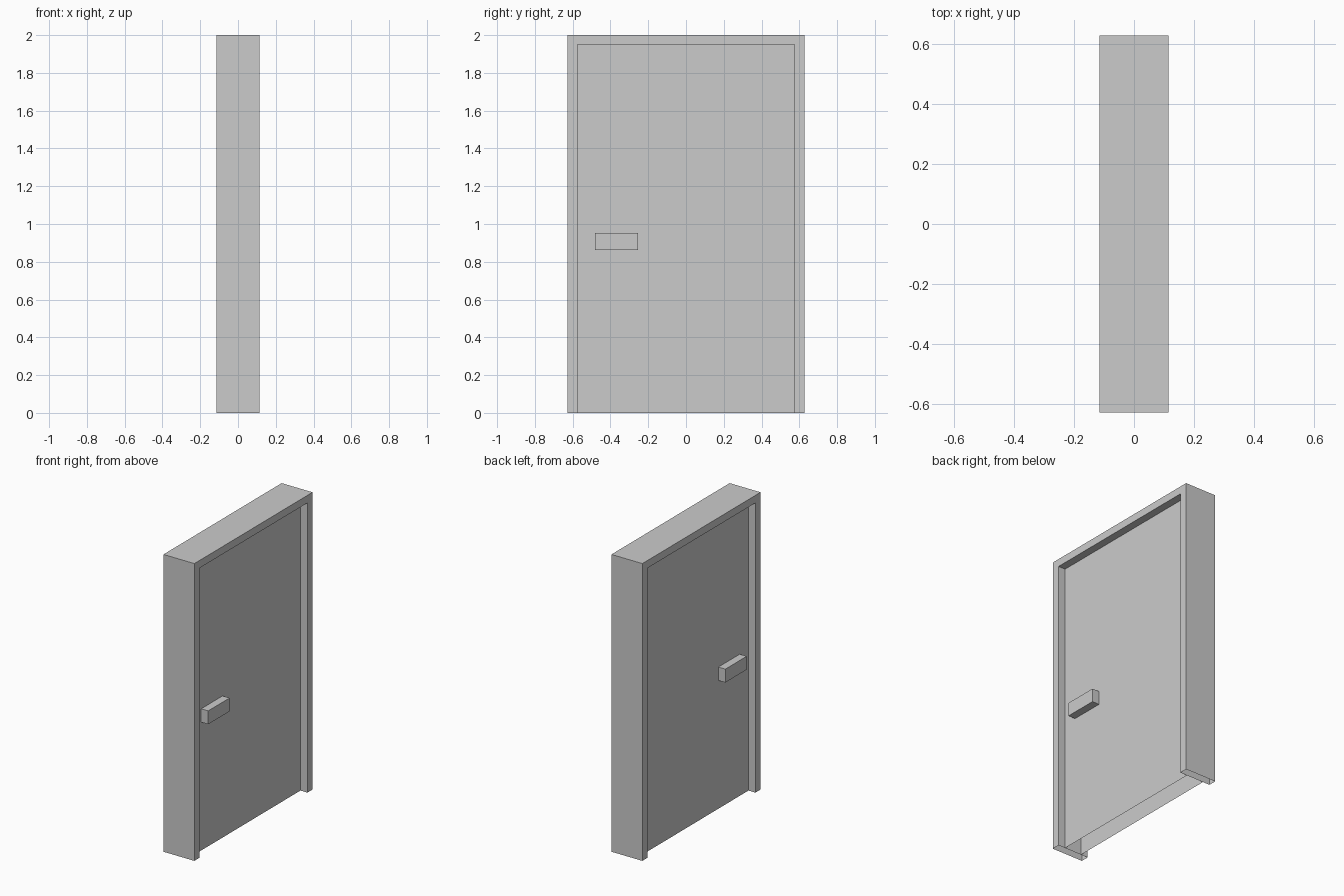
import bpy
import bmesh

if "Cube" in bpy.data.objects:
    bpy.data.objects.remove(bpy.data.objects["Cube"])

HALF_D, HALF_W, TOP = 0.115, 0.628, 2.0      # frame outer size
IN_W, IN_TOP = 0.574, 1.949                  # door opening
DOOR_X = 0.063                               # door face offset from centre


def finish(name, bm):
    bmesh.ops.recalc_face_normals(bm, faces=bm.faces)
    mesh = bpy.data.meshes.new(name)
    bm.to_mesh(mesh)
    bm.free()
    obj = bpy.data.objects.new(name, mesh)
    bpy.context.collection.objects.link(obj)
    return obj


def extrude_profile(bm, points, x0, x1):
    """Face from (y, z) points at x0, extruded to x1."""
    face = bm.faces.new([bm.verts.new((x0, y, z)) for y, z in points])
    out = bmesh.ops.extrude_face_region(bm, geom=[face], use_keep_orig=True)
    verts = [v for v in out["geom"] if isinstance(v, bmesh.types.BMVert)]
    bmesh.ops.translate(bm, verts=verts, vec=(x1 - x0, 0, 0))


def rect(y0, y1, z0, z1):
    return [(y0, z0), (y1, z0), (y1, z1), (y0, z1)]


# Door frame: upside-down U, open underneath
bm = bmesh.new()
extrude_profile(bm, [(-HALF_W, 0), (-HALF_W, TOP), (HALF_W, TOP), (HALF_W, 0),
                     (IN_W, 0), (IN_W, IN_TOP), (-IN_W, IN_TOP), (-IN_W, 0)],
                -HALF_D, HALF_D)
bottoms = [f for f in bm.faces if all(v.co.z < 1e-4 for v in f.verts)]
bmesh.ops.delete(bm, geom=bottoms, context="FACES")
finish("door_frame", bm)

# Door leaf: hollow, one recessed sheet per side, closed off by the frame
bm = bmesh.new()
for x in (DOOR_X, -DOOR_X):
    pts = rect(-IN_W, IN_W, 0, IN_TOP)
    if x < 0:
        pts.reverse()
    bm.faces.new([bm.verts.new((x, y, z)) for y, z in pts])
mesh = bpy.data.meshes.new("door_leaf")
bm.to_mesh(mesh)
bm.free()
bpy.context.collection.objects.link(bpy.data.objects.new("door_leaf", mesh))

# Block handle, flush with the frame, mirrored to the other side
bm = bmesh.new()
extrude_profile(bm, rect(-0.481, -0.254, 0.863, 0.953), DOOR_X, HALF_D)
handle = finish("door_handles", bm)
mirror = handle.modifiers.new("other_side", "MIRROR")
mirror.use_axis = (True, False, False)
